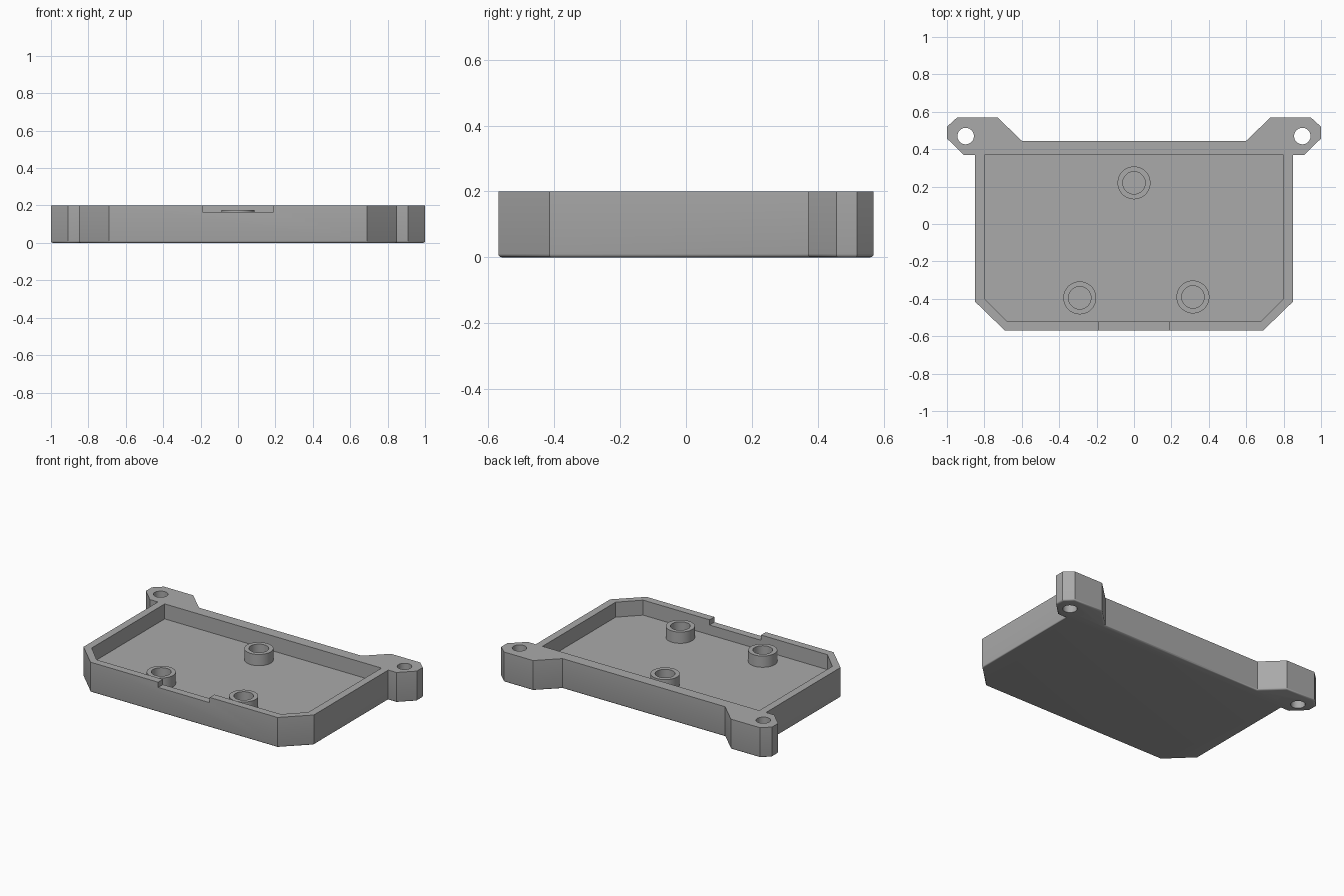
import bpy
import bmesh
from math import radians, cos, sin, tau

cube = bpy.data.objects.get("Cube")
if cube:
    bpy.data.objects.remove(cube, do_unlink=True)

HEIGHT, FLOOR, BOSS_TOP, NOTCH_Z = 0.2, 0.1, 0.175, 0.165

grey = bpy.data.materials.new("plain grey")
grey.use_nodes = True
colour = (0.4, 0.4, 0.4, 1)
grey.diffuse_color = colour
grey.node_tree.nodes["Principled BSDF"].inputs["Base Color"].default_value = colour


def make_object(name, bm):
    bmesh.ops.recalc_face_normals(bm, faces=bm.faces[:])
    mesh = bpy.data.meshes.new(name)
    bm.to_mesh(mesh)
    bm.free()
    obj = bpy.data.objects.new(name, mesh)
    bpy.context.collection.objects.link(obj)
    mesh.materials.append(grey)
    return obj


def prism(name, outline, z0, z1, bottom_bevel=0):
    """Extrude a flat outline upward, optionally rounding its lower rim."""
    bm = bmesh.new()
    base = bm.faces.new([bm.verts.new((x, y, z0)) for x, y in outline])
    rim = list(base.edges)
    top = bmesh.ops.extrude_face_region(bm, geom=[base], use_keep_orig=True)["geom"]
    for v in top:
        if isinstance(v, bmesh.types.BMVert):
            v.co.z = z1
    if bottom_bevel:
        bmesh.ops.recalc_face_normals(bm, faces=bm.faces[:])
        bmesh.ops.bevel(bm, geom=rim, offset=bottom_bevel, offset_type='OFFSET',
                        segments=3, profile=0.5, affect='EDGES')
    return make_object(name, bm)


def mirrored(half):
    """Close a left-hand outline with its mirror image."""
    return half + [(-x, y) for x, y in reversed(half)]


def circle(x, y, r, n=48):
    return [(x + r * cos(tau * i / n), y + r * sin(tau * i / n)) for i in range(n)]


def cut(target, cutter):
    cutter.hide_render = True
    mod = target.modifiers.new("cut", 'BOOLEAN')
    mod.operation, mod.solver, mod.object = 'DIFFERENCE', 'EXACT', cutter
    bpy.context.view_layer.objects.active = target
    bpy.ops.object.modifier_apply(modifier=mod.name)
    bpy.data.objects.remove(cutter, do_unlink=True)


def shade(obj):
    bpy.ops.object.select_all(action='DESELECT')
    obj.select_set(True)
    bpy.context.view_layer.objects.active = obj
    bpy.ops.object.shade_smooth_by_angle(angle=radians(32))


# Tray body with mounting ears at the back corners
body = [(0.69, -0.57), (0.85, -0.415), (0.85, 0.37), (0.91, 0.37), (1, 0.457),
        (1, 0.52), (0.945, 0.57), (0.73, 0.57), (0.6, 0.445)]
tray = prism("tray", mirrored(body), 0, HEIGHT, 0.01)

# Recess, front notch and ear holes
recess = [(0.68, -0.52), (0.8, -0.4), (0.8, 0.37)]
cut(tray, prism("recess_cutter", mirrored(recess), FLOOR, 0.3))
notch = [(0.19, -0.7), (0.19, -0.45)]
cut(tray, prism("notch_cutter", mirrored(notch), NOTCH_Z, 0.3))
for side in (-1, 1):
    cut(tray, prism("ear_hole_cutter", circle(side * 0.9, 0.47, 0.044), -0.1, 0.3))
shade(tray)

# Hollow screw bosses standing on the floor
bosses = {"back_boss": (0, 0.22), "front_right_boss": (-0.29, -0.395),
          "front_left_boss": (0.315, -0.39)}
for name, (x, y) in bosses.items():
    boss = prism(name, circle(x, y, 0.088), FLOOR - 0.01, BOSS_TOP)
    cut(boss, prism("bore_cutter", circle(x, y, 0.06), 0, 0.3))
    shade(boss)
